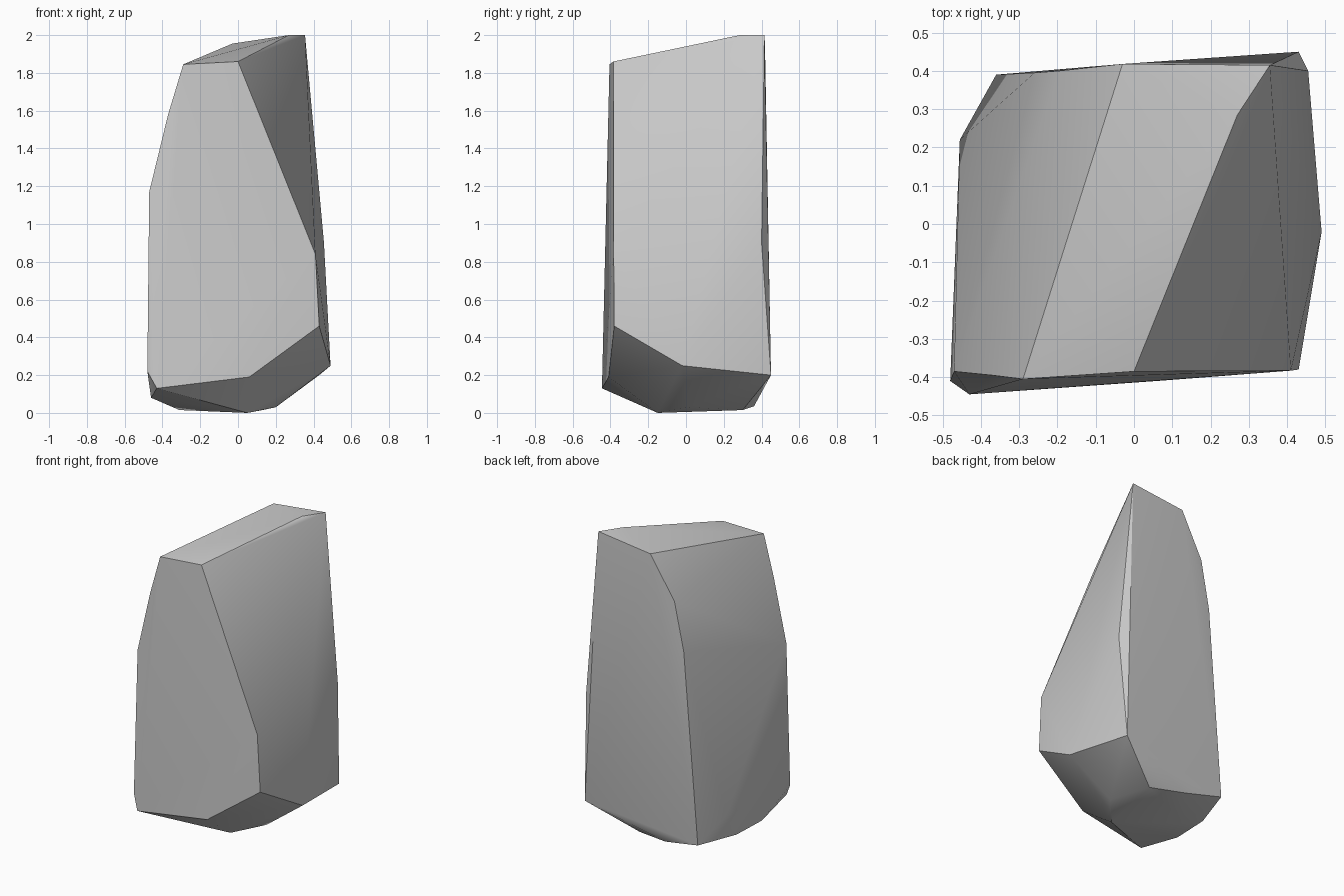
import bpy
import bmesh
import math

# Remove the default cube only
default_cube = bpy.data.objects.get("Cube")
if default_cube:
    bpy.data.objects.remove(default_cube, do_unlink=True)


def make_material(name, color):
    material = bpy.data.materials.new(name)
    material.use_nodes = True
    material.diffuse_color = color
    shader = material.node_tree.nodes["Principled BSDF"]
    shader.inputs["Base Color"].default_value = color
    shader.inputs["Roughness"].default_value = 0.8
    return material


def make_hull(name, corner_groups, material):
    """Wrap a convex chiselled solid around the given corners."""
    bm = bmesh.new()
    for group in corner_groups:
        for corner in group:
            bm.verts.new(corner)
    hull = bmesh.ops.convex_hull(bm, input=bm.verts[:])
    leftovers = set(hull["geom_interior"]) | set(hull["geom_unused"])
    loose = [v for v in leftovers if isinstance(v, bmesh.types.BMVert)]
    bmesh.ops.delete(bm, geom=loose, context="VERTS")
    bmesh.ops.recalc_face_normals(bm, faces=bm.faces[:])
    mesh = bpy.data.meshes.new(name)
    bm.to_mesh(mesh)
    bm.free()
    mesh.materials.append(material)
    obj = bpy.data.objects.new(name, mesh)
    bpy.context.collection.objects.link(obj)
    return obj


# Sloping cap, from the low front edge to the high back edge
cap = [(-.29, -.405, 1.845), (0, -.385, 1.86), (.27, .285, 2),
       (.355, .415, 2), (-.03, .418, 1.955)]

# Outline of the broad front face below the cap
front_face = [(.41, -.383, .84), (.43, -.38, .46), (.06, -.41, .19),
              (-.43, -.445, .13), (-.48, -.41, .22),
              (-.47, -.385, 1.17), (-.37, -.395, 1.58)]

# Back ridge with its rounded shoulder, and the side corners
back_ridge = [(-.195, .4, 1.675), (-.26, .395, 1.355), (-.36, .39, .09)]
sides = [(.49, -.02, .25), (.43, .45, .2), (.455, .4, .9), (-.455, .22, .25)]

# Chipped underside
underside = [(.05, -.15, 0), (.2, .015, .03), (.13, .3, .015),
             (-.1, .36, .035), (-.31, .1, .015),
             (-.46, -.14, .08), (-.45, .11, .08)]

stone_grey = make_material("stone grey", (.6, .6, .6, 1))
rock = make_hull("standing_rock",
                 [cap, front_face, back_ridge, sides, underside], stone_grey)

# Soft shading across shallow facets, crisp chiselled edges
bpy.ops.object.select_all(action="DESELECT")
rock.select_set(True)
bpy.context.view_layer.objects.active = rock
bpy.ops.object.shade_smooth_by_angle(angle=math.radians(30))
